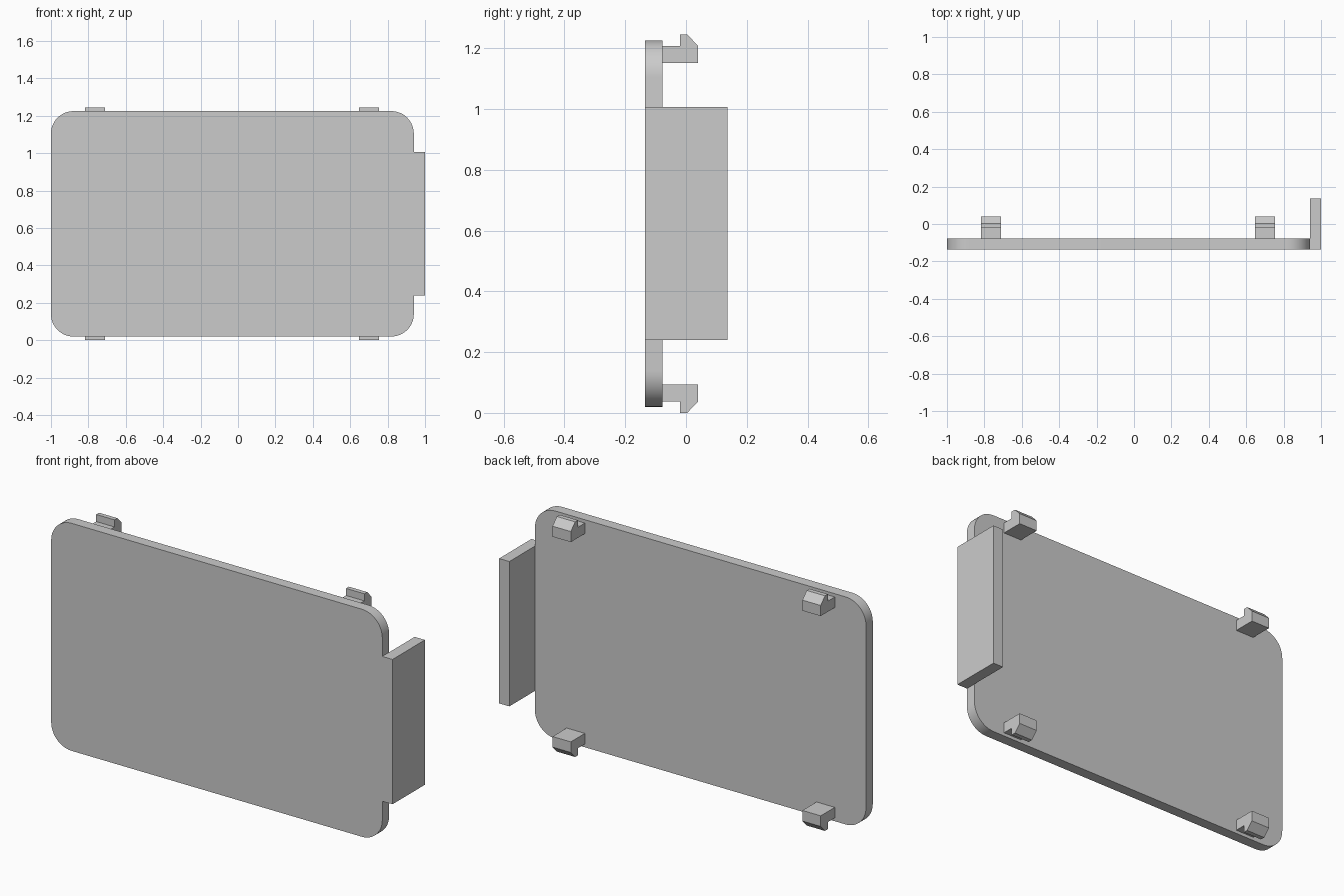
import bpy, bmesh, math
from mathutils import Vector

cube = bpy.data.objects.get("Cube")
if cube:
    bpy.data.objects.remove(cube, do_unlink=True)

grey = bpy.data.materials.new("light_grey")
grey.use_nodes = True
grey.diffuse_color = (0.6, 0.6, 0.6, 1)
grey.node_tree.nodes["Principled BSDF"].inputs["Base Color"].default_value = grey.diffuse_color

MID_Z = 0.6225
FRONT, BACK = -0.135, -0.078


def extrude(name, outline, offset):
    """Solid made by pushing a flat outline along an offset."""
    bm = bmesh.new()
    face = bm.faces.new([bm.verts.new(p) for p in outline])
    result = bmesh.ops.extrude_face_region(bm, geom=[face], use_keep_orig=True)
    moved = [v for v in result["geom"] if isinstance(v, bmesh.types.BMVert)]
    bmesh.ops.translate(bm, verts=moved, vec=Vector(offset))
    bmesh.ops.recalc_face_normals(bm, faces=bm.faces)
    mesh = bpy.data.meshes.new(name)
    bm.to_mesh(mesh)
    bm.free()
    mesh.materials.append(grey)
    obj = bpy.data.objects.new(name, mesh)
    bpy.context.collection.objects.link(obj)
    return obj


# Cover plate with rounded corners
left, right, low, high, radius, steps = -1.0, 0.94, 0.02, 1.225, 0.12, 12
corners = [(right - radius, high - radius), (left + radius, high - radius),
           (left + radius, low + radius), (right - radius, low + radius)]
outline = []
for i, (cx, cz) in enumerate(corners):
    for s in range(steps + 1):
        a = (i + s / steps) * math.pi / 2
        outline.append((cx + radius * math.cos(a), FRONT, cz + radius * math.sin(a)))
plate = extrude("cover_plate", outline, (0, BACK - FRONT, 0))
bpy.context.view_layer.objects.active = plate
plate.select_set(True)
bpy.ops.object.shade_smooth_by_angle(angle=math.radians(30))
plate.select_set(False)

# Side flange
extrude("side_flange", [(0.94, FRONT, 0.24), (1, FRONT, 0.24),
                        (1, FRONT, 1.007), (0.94, FRONT, 1.007)], (0, 0.271, 0))

# Hooked clips, heights measured from the middle of the plate
hook = [(BACK, 0.529), (0.04, 0.529), (0.04, 0.585), (0.004, 0.6225),
        (-0.02, 0.6225), (-0.02, 0.585), (BACK, 0.585)]
for side, x in (("right", -0.817), ("left", 0.647)):
    for level, sign in (("upper", 1), ("lower", -1)):
        extrude(f"{level}_{side}_clip",
                [(x, y, MID_Z + sign * h) for y, h in hook], (0.107, 0, 0))
